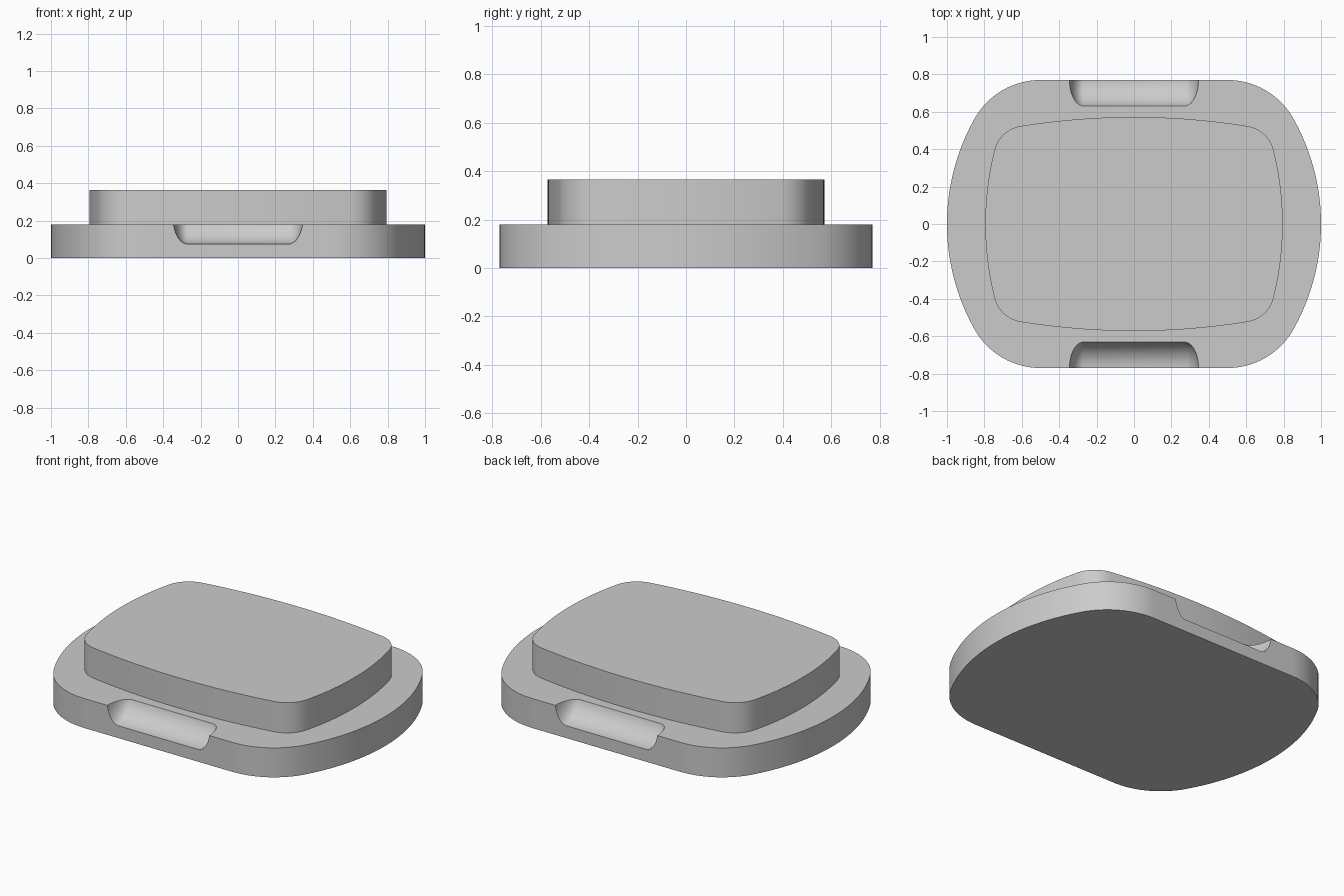
import bpy, bmesh, math
from mathutils import Vector, Matrix

cube = bpy.data.objects.get("Cube")
if cube:
    bpy.data.objects.remove(cube, do_unlink=True)

grey = bpy.data.materials.new("light grey")
grey.use_nodes = True
grey.diffuse_color = (0.6, 0.6, 0.6, 1)
grey.node_tree.nodes["Principled BSDF"].inputs["Base Color"].default_value = (0.6, 0.6, 0.6, 1)


def add_object(name, bm):
    bmesh.ops.recalc_face_normals(bm, faces=bm.faces)
    mesh = bpy.data.meshes.new(name)
    bm.to_mesh(mesh)
    bm.free()
    mesh.materials.append(grey)
    obj = bpy.data.objects.new(name, mesh)
    bpy.context.collection.objects.link(obj)
    return obj


def arc(center, radius, start, end, steps):
    return [center + radius * Vector((math.cos(a), math.sin(a)))
            for a in (start + (end - start) * i / steps for i in range(steps + 1))]


def outline(half_x, half_y, side_radius, end_radius, corner):
    """Four bowed sides joined by tangent corner arcs."""
    side_c = Vector((half_x - side_radius, 0))
    end_c = Vector((0, half_y - end_radius))
    # Corner centre lies where the two inset side circles meet
    ra, rb = side_radius - corner, end_radius - corner
    between = end_c - side_c
    d = between.length
    u = between / d
    along = (ra * ra - rb * rb + d * d) / (2 * d)
    across = math.sqrt(ra * ra - along * along)
    c = side_c + u * along + Vector((u.y, -u.x)) * across
    if c.x < 0 or c.y < 0:
        c = side_c + u * along - Vector((u.y, -u.x)) * across
    a0 = math.atan2(c.y, c.x - side_c.x)
    a1 = math.atan2(c.y - end_c.y, c.x)
    quarter = (arc(side_c, side_radius, 0, a0, 12)
               + arc(c, corner, a0, a1, 16)[1:]
               + arc(end_c, end_radius, a1, math.pi / 2, 10)[1:])
    half = quarter + [Vector((-p.x, p.y)) for p in reversed(quarter[:-1])]
    return half + [Vector((p.x, -p.y)) for p in reversed(half[1:-1])]


def slab(name, points, bottom, top):
    bm = bmesh.new()
    face = bm.faces.new([bm.verts.new((p.x, p.y, bottom)) for p in points])
    result = bmesh.ops.extrude_face_region(bm, geom=[face], use_keep_orig=True)
    verts = [g for g in result["geom"] if isinstance(g, bmesh.types.BMVert)]
    bmesh.ops.translate(bm, verts=verts, vec=(0, 0, top - bottom))
    return add_object(name, bm)


def notch_cutter(y):
    """Cylinder along x with rounded ends."""
    bm = bmesh.new()
    right = [(0.27 + 0.078 * math.cos(t), 0.145 * math.sin(t))
             for t in (math.pi / 2 * i / 10 for i in range(11))]
    profile = right + [(-x, r) for x, r in reversed(right)]
    verts = [bm.verts.new((x, 0, r)) for x, r in profile]
    edges = [bm.edges.new(pair) for pair in zip(verts, verts[1:])]
    bmesh.ops.spin(bm, geom=verts + edges, cent=(0, 0, 0), axis=(1, 0, 0),
                   angle=math.tau, steps=64)
    bmesh.ops.remove_doubles(bm, verts=bm.verts, dist=0.0001)
    bmesh.ops.transform(bm, matrix=Matrix.Translation((0, y, 0.22)), verts=bm.verts)
    obj = add_object("notch_cutter", bm)
    obj.hide_render = True
    return obj


def smooth(obj):
    bpy.ops.object.select_all(action="DESELECT")
    obj.select_set(True)
    bpy.context.view_layer.objects.active = obj
    bpy.ops.object.shade_smooth_by_angle(angle=math.radians(30))


# Wide base with flat front and back
base = slab("base", outline(1, 0.77, 1.15, 500, 0.404), 0, 0.18)

# Finger notches in the front and back edges
for y in (-0.77, 0.77):
    cutter = notch_cutter(y)
    mod = base.modifiers.new("notch", "BOOLEAN")
    mod.operation = "DIFFERENCE"
    mod.solver = "EXACT"
    mod.object = cutter
    bpy.context.view_layer.objects.active = base
    bpy.ops.object.modifier_apply(modifier=mod.name)
    bpy.data.objects.remove(cutter, do_unlink=True)

# Raised inner block
plateau = slab("raised_top", outline(0.795, 0.572, 1.62, 3.8, 0.17), 0.18, 0.365)

for part in (base, plateau):
    smooth(part)
